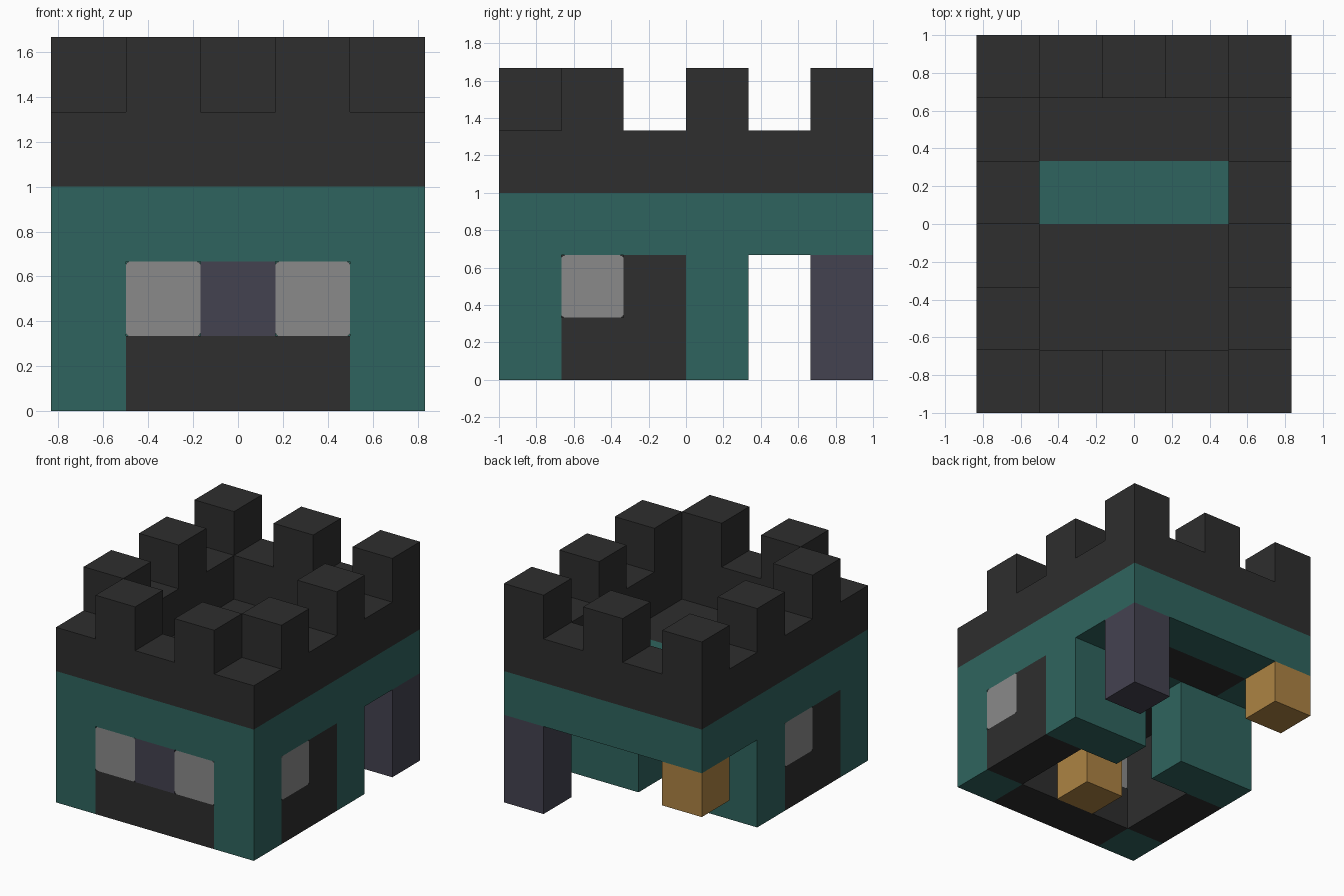
import bpy, bmesh
from mathutils import Vector

U = 1 / 3  # one block

if "Cube" in bpy.data.objects:
    bpy.data.objects.remove(bpy.data.objects["Cube"], do_unlink=True)


def material(name, hex_code):
    rgb = [int(hex_code[i:i + 2], 16) / 255 for i in (0, 2, 4)]
    lin = [c / 12.92 if c <= 0.04045 else ((c + 0.055) / 1.055) ** 2.4 for c in rgb]
    m = bpy.data.materials.new(name)
    m.use_nodes = True
    m.diffuse_color = (*lin, 1)
    m.node_tree.nodes["Principled BSDF"].inputs["Base Color"].default_value = (*lin, 1)
    return m


STONE = material("charcoal stone", "2e2e2e")
TEAL = material("teal", "2f645e")
GLASS = material("grey glass", "8a8a8a")
PURPLE = material("dusky purple", "444250")
ORANGE = material("amber", "ad8343")


def box(name, mat, x, y, z, round_axis=None):
    """Box from (low, high) ranges in blocks; optionally round the edges along one axis."""
    lo, hi = (Vector(p) * U for p in zip(x, y, z))
    bm = bmesh.new()
    bmesh.ops.create_cube(bm, size=1)
    for v in bm.verts:
        v.co = (lo + hi) / 2 + v.co * (hi - lo)
    if round_axis is not None:
        edges = [e for e in bm.edges
                 if abs((e.verts[0].co - e.verts[1].co)[round_axis]) > 0.01]
        bmesh.ops.bevel(bm, geom=edges, offset=0.018, segments=3, profile=0.5,
                        affect='EDGES')
    mesh = bpy.data.meshes.new(name)
    bm.to_mesh(mesh)
    bm.free()
    mesh.materials.append(mat)
    ob = bpy.data.objects.new(name, mesh)
    bpy.context.collection.objects.link(ob)
    return ob


def pair(name, mat, x, y, z, round_axis=None):
    """The same box on both sides."""
    box("left_" + name, mat, x, y, z, round_axis)
    box("right_" + name, mat, (-x[1], -x[0]), y, z, round_axis)


def ring(name, mat, z):
    """One-block-wide rectangular band around the building."""
    box("front_" + name, mat, (-2.5, 2.5), (-3, -2), z)
    box("back_" + name, mat, (-2.5, 2.5), (2, 3), z)
    pair(name, mat, (1.5, 2.5), (-2, 2), z)


# Upper bands and the sunken roof floor
ring("teal_band", TEAL, (2, 3))
ring("parapet", STONE, (3, 4))
box("roof_beam", TEAL, (-1.5, 1.5), (0, 1), (2, 3))
box("roof_floor_front", STONE, (-1.5, 1.5), (-2, 0), (2, 3))
box("roof_floor_back", STONE, (-1.5, 1.5), (1, 2), (2, 3))

# Battlements
top = (4, 5)
pair("front_merlon", STONE, (0.5, 1.5), (-3, -2), top)
for y in (-2, 0, 2):
    pair("side_merlon", STONE, (1.5, 2.5), (y, y + 1), top)
box("back_merlon", STONE, (-0.5, 0.5), (2, 3), top)

# Front wall
pair("front_post", TEAL, (1.5, 2.5), (-3, -2), (0, 2))
box("front_sill", STONE, (-1.5, 1.5), (-3, -2), (0, 1))
pair("front_window", GLASS, (0.5, 1.5), (-3, -2), (1, 2), 1)
box("front_panel", PURPLE, (-0.5, 0.5), (-3, -2), (1, 2))

# Side walls, with the window in a different bay on each side
for side, x, win, solid in (("left", (1.5, 2.5), -2, -1), ("right", (-2.5, -1.5), -1, -2)):
    box(side + "_sill", STONE, x, (win, win + 1), (0, 1))
    box(side + "_window", GLASS, x, (win, win + 1), (1, 2), 0)
    box(side + "_wall", STONE, x, (solid, solid + 1), (0, 2))

# Back wall with its doorway, porch post, lantern and inner block
pair("back_wall", TEAL, (0.5, 2.5), (0, 1), (0, 2))
box("porch_post", PURPLE, (1.5, 2.5), (2, 3), (0, 2))
box("porch_lantern", ORANGE, (-2.5, -1.5), (2, 3), (1, 2))
box("inner_block", ORANGE, (-0.5, 0.5), (-2, -1), (0, 1))
